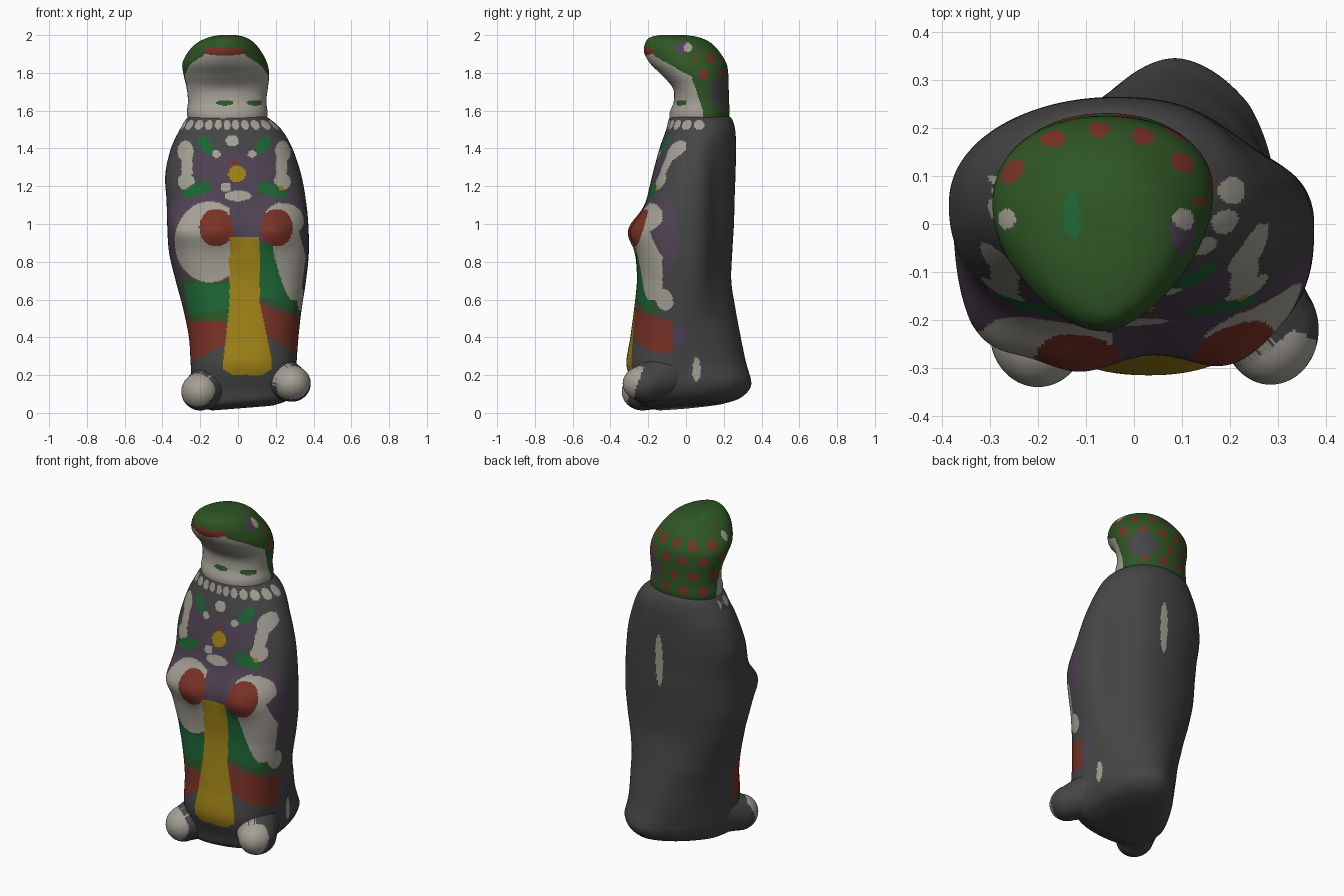
import bpy, bmesh, math
from mathutils import Vector

if "Cube" in bpy.data.objects:
    bpy.data.objects.remove(bpy.data.objects["Cube"])

# Flat colours
COLOURS = {
    "charcoal": (0.060, 0.060, 0.061), "off_white": (0.37, 0.35, 0.30),
    "brick_red": (0.19, 0.031, 0.019), "leaf_green": (0.012, 0.13, 0.035),
    "moss_green": (0.028, 0.092, 0.018), "mustard": (0.34, 0.22, 0.008),
    "plum": (0.078, 0.054, 0.084),
}
NAMES = list(COLOURS)
MATS = []
for name, rgb in COLOURS.items():
    m = bpy.data.materials.new(name)
    m.diffuse_color = (*rgb, 1)
    m.use_nodes = True
    m.node_tree.nodes["Principled BSDF"].inputs["Base Color"].default_value = m.diffuse_color
    MATS.append(m)


def make(name, verts, faces, rule):
    """Smooth mesh whose faces are coloured by rule(centre, normal)."""
    me = bpy.data.meshes.new(name)
    me.from_pydata(verts, [], faces)
    for m in MATS:
        me.materials.append(m)
    me.update()
    for p in me.polygons:
        p.use_smooth = True
        p.material_index = NAMES.index(rule(p.center, p.normal))
    ob = bpy.data.objects.new(name, me)
    bpy.context.collection.objects.link(ob)


def spow(v, e):
    return math.copysign(abs(v) ** e, v)


def ramp(v, a, b):
    return min(1, max(0, (v - a) / (b - a)))


def loft(rows, around, step, shape, warp):
    """Rows: z, x left, x right, y front, y back; shape(z): widest y, front and back roundness."""
    secs = []
    for i in range(len(rows) - 1):
        p = [rows[max(i - 1, 0)], rows[i], rows[i + 1], rows[min(i + 2, len(rows) - 1)]]
        n = max(4, round((p[2][0] - p[1][0]) / step))
        for t in (k / n for k in range(n)):
            secs.append([0.5 * (2 * b + (c - a) * t + (2 * a - 5 * b + 4 * c - d) * t * t
                                + (3 * b - a - 3 * c + d) * t ** 3) for a, b, c, d in zip(*p)])
    secs.append(rows[-1])
    verts, faces = [], []
    for z, xl, xr, yf, yb in secs:
        yw, nf, nb = shape(z)
        for j in range(around):
            a = 2 * math.pi * j / around
            c, s = math.cos(a), math.sin(a)
            x = (xl + xr) / 2 + (xr - xl) / 2 * spow(c, 2 / (nf if s < 0 else nb))
            y = yw + (yb - yw) * s ** (2 / nb) if s > 0 else yw - (yw - yf) * (-s) ** (2 / nf)
            verts.append(warp(x, y, z))
    for i in range(len(secs) - 1):
        for j in range(around):
            k = (j + 1) % around
            faces.append((i * around + j, i * around + k, (i + 1) * around + k, (i + 1) * around + j))
    faces.append(tuple(reversed(range(around))))
    faces.append(tuple(range(len(verts) - around, len(verts))))
    return verts, faces


def oval(x, z, cx, cz, rx, rz, tilt=0):
    t = math.radians(tilt)
    u, v = x - cx, z - cz
    a, b = u * math.cos(t) + v * math.sin(t), v * math.cos(t) - u * math.sin(t)
    return (a / rx) ** 2 + (b / rz) ** 2 < 1


# Chest ornaments mirrored about x = -0.02: colour, offset, z, radii, tilt
PAIRS = [
    ("plum", .1, 1.31, .13, .085, 10), ("off_white", .258, 1.385, .042, .055, 0),
    ("off_white", .25, 1.3, .03, .1, 0), ("off_white", .255, 1.225, .045, .045, 0),
    ("leaf_green", .15, 1.415, .055, .03, 52), ("leaf_green", .2, 1.18, .08, .033, -20),
    ("off_white", .095, 1.37, .022, .02, 0),
]
# Single chest ornaments
SINGLES = [
    ("off_white", -.03, 1.44, .035, .03), ("off_white", 0, 1.15, .07, .028),
    ("off_white", -.065, 1.195, .03, .024), ("brick_red", -.02, 1.32, .02, .02),
    ("mustard", -.005, 1.265, .046, .045), ("mustard", .228, 1.19, .013, .013),
]


def paint_front(x, y, z):
    # long central stripe
    half = .08 + .048 * ramp(z, .58, .28)
    if .2 < z < .93 and abs(x - .035 - .015 * ramp(z, .6, .3)) < half - .05 * ramp(z, .23, .2):
        return "mustard"
    # round red paws, pale arms and their borders
    if oval(x, z, -.115, .98, .09, .1) or oval(x, z, .205, .98, .085, .1):
        return "brick_red"
    if x < -.04 and y < -.11 and oval(x, z, -.15, .905, .185, .215):
        return "off_white"
    if x > .15 and y < -.125 and z > .6 and (oval(x, z, .275, .83, .08, .29, 13)
                                            or oval(x, z, .24, 1.02, .11, .09)):
        return "off_white"
    if x > .15 and oval(y, z, -.115, .6, .045, .06, 20):
        return "off_white"
    # green and red skirt bands, lower on the left
    if y < -.14 and x < 0 and .48 < z < .7:
        return "leaf_green" if .505 + .2 * (x + .3) < z < .685 and y < -.16 else "moss_green"
    if y < -.15 and x > 0 and .6 - .45 * (x - .12) < z < .9 and x < .33:
        return "leaf_green" if z > .62 - .4 * (x - .12) and y < -.18 else "moss_green"
    if y < -.08 and x < 0 and .26 + .5 * (x + .27) < z < .53:
        return "brick_red"
    low, high = .42 - .6 * (x - .14), .57 - .55 * (x - .14) + .4 * max(0, x - .2)
    if y < -.07 and x > 0 and low < z < high - .25 * max(0, y + .22):
        return "brick_red"
    # chest ornaments
    for name, cx, cz, rx, rz in reversed(SINGLES):
        if oval(x, z, cx, cz, rx, rz):
            return name
    for name, off, *o in reversed(PAIRS):
        if oval(abs(x + .02), z, off, *o):
            return name
    if oval(x, z, -.02, 1.24, .13, .13):
        return "plum"
    if y < -.04 - 1.4 * (z - .93) ** 2 and (oval(x, z, -.19, .91, .27, .26) or oval(x, z, .27, .91, .2, .26)
                                            or oval(x, z, .03, 1.06, .35, .09)):
        return "plum"
    return "charcoal"


def paint_body(c, n):
    x, y, z = c
    # collar of beads
    a = math.atan2(y - .07, x + .05) / .27
    if y < .1 and oval((a - round(a)) * .27, z, 0, 1.525, .11, .026):
        return "off_white"
    col = paint_front(x, y, z) if n.y < .2 and y < 0 else "charcoal"
    # streaks on the back and the right side
    if y > .1 and oval(x, z, 0, 1.17, .025, .16):
        col = "off_white"
    if x > .1 and col == "charcoal":
        if oval(y, z, .055, .23, .022, .065):
            col = "off_white"
        elif oval(y, z, -.04, .4, .055, .055):
            col = "plum"
    return col


def body_shape(z):
    return (-.12 + .12 * ramp(z, .1, .7) + .07 * ramp(z, 1, 1.4),
            2.2 + .6 * math.exp(-((z - .85) / .35) ** 2), 1.8 + .3 * ramp(z, .1, .7))


def warp_body(x, y, z):
    # paws and left hip pushed out on the belly, flatter right back, tail, uneven underside
    if y < 0:
        push = min(1, -y / .15)
        for px, amp, wide in ((-.12, .05, .11), (.2, .05, .11), (-.32, .055, .1)):
            y -= amp * push * math.exp(-((x - px) / wide) ** 2 - ((z - .96) / (wide * .8)) ** 2)
    else:
        y *= 1 - .2 * ramp(z, .4, .7) * ramp(z, 1.55, 1.4) * math.exp(-((x - .28) / .11) ** 2)
        x += .05 * ramp(z, .5, .15) * ramp(y, 0, .25)
    if z < .3:
        z += (1 - z / .3) * (.01 + .08 * max(0, x + .17) + .06 * max(0, y + .15))
    return x, y, z


BODY = [
    (0.00, -.14, .19, -.17, .20), (0.03, -.21, .27, -.25, .29), (0.11, -.24, .31, -.275, .345),
    (0.25, -.25, .31, -.315, .32), (0.40, -.26, .32, -.295, .29), (0.55, -.29, .337, -.275, .262),
    (0.70, -.33, .36, -.26, .24), (0.85, -.365, .375, -.265, .245), (1.00, -.375, .372, -.255, .254),
    (1.12, -.378, .36, -.212, .257), (1.26, -.385, .335, -.178, .262), (1.40, -.355, .288, -.14, .265),
    (1.50, -.308, .23, -.105, .26), (1.56, -.27, .163, -.088, .24), (1.585, -.22, .11, -.05, .20),
]
make("body", *loft(BODY, 290, .0053, body_shape, warp_body), paint_body)


def head_shape(z):
    return .08 - .15 * ramp(z, 1.74, 2) ** 1.4, 2.2 - .45 * ramp(z, 1.72, 1.9), 2.1


HEAD = [
    (1.50, -.25, .14, -.08, .21), (1.58, -.27, .156, -.088, .23), (1.65, -.265, .15, -.065, .228),
    (1.72, -.272, .158, -.07, .226), (1.79, -.288, .165, -.13, .224), (1.85, -.294, .155, -.19, .214),
    (1.91, -.265, .125, -.222, .178), (1.96, -.215, .085, -.215, .13), (1.988, -.155, .04, -.19, .07),
    (2.00, -.1, -.01, -.14, .0),
]


def paint_head(c, n):
    x, y, z = c
    # red mouth, then pale throat with two small marks
    if y < -.1 and oval(x, z, -.07, 1.915, .115, .024):
        return "brick_red"
    edge = .09 - .06 * ramp(z, 1.6, 1.78) - .2 * ramp(z, 1.78, 1.89)
    if z < 1.9 and y < edge:
        mark = y < 0 and oval(abs(x - .01), z, .08, 1.642, .045, .015)
        return "moss_green" if mark else "off_white"
    # eyes
    if oval(y, z, .01, 1.935 if x > -.07 else 1.905, .022, .025):
        return "off_white"
    if x > -.07 and oval(y, z, -.02, 1.935, .045, .033):
        return "plum"
    # stripe on the crown
    if z > 1.9 and oval(x, y, -.13, .02, .016, .05):
        return "leaf_green"
    # worn patch and rows of red dots round the back
    if y > .04:
        if (c - Vector((.1, .19, 1.7))).length < .085:
            return "charcoal"
        for i in range(4):
            a = math.atan2(y - .03, x + .06) / .55 + .5 * (i % 2)
            if (i < 2 or x < .1) and oval((a - round(a)) * .115, z, 0, 1.88 - .088 * i, .028, .028):
                return "brick_red"
    return "moss_green"


make("head", *loft(HEAD, 200, .005, head_shape, lambda *p: p), paint_head)


# Feet: tapered capsules from inside the body to the pale toes
def foot(name, centre, radii, inner, inner_radius, toe_dir, cut):
    o, r, q, d = Vector(centre), Vector(radii), Vector(inner), Vector(toe_dir).normalized()
    bm = bmesh.new()
    bmesh.ops.create_uvsphere(bm, u_segments=64, v_segments=40, radius=1)
    bmesh.ops.subdivide_edges(bm, edges=[e for e in bm.edges
                              if (e.verts[0].co.dot(o - q) > 0) != (e.verts[1].co.dot(o - q) > 0)], cuts=1)
    verts = [o + v.co * r if v.co.dot(o - q) > 0 else q + v.co * inner_radius for v in bm.verts]
    faces = [[v.index for v in f.verts] for f in bm.faces]
    bm.free()
    make(name, verts, faces, lambda c, n: "off_white" if (c - o).dot(d) > cut else "charcoal")


foot("left_foot", (-.2, -.23, .113), (.1, .11, .1), (-.09, -.06, .17), .15, (-.35, -1, .4), .035)
foot("right_foot", (.285, -.22, .155), (.1, .115, .096), (.16, -.06, .21), .145, (-.1, -1, .35), .025)
